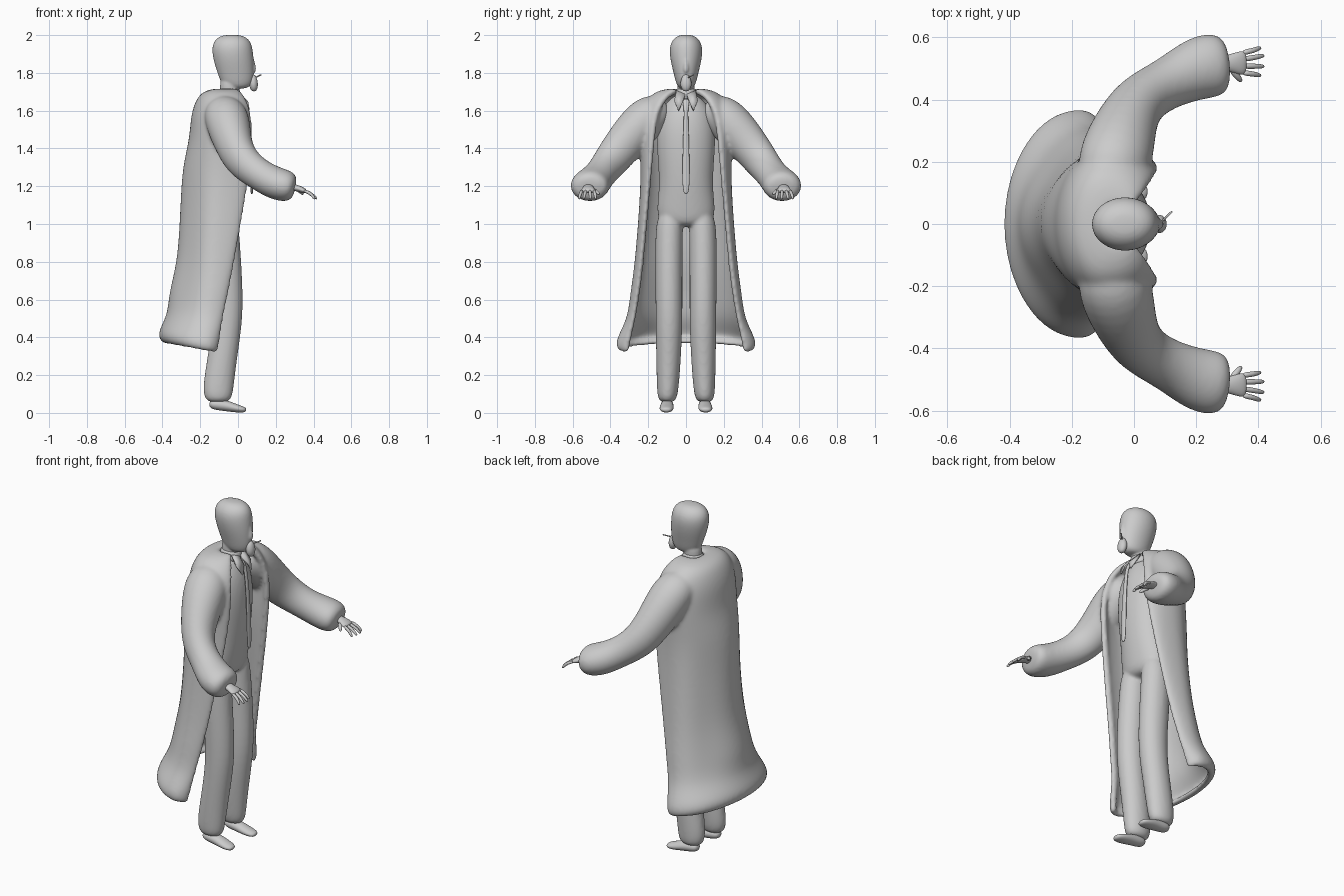
import bpy
import bmesh
from math import cos, sin, pi
from mathutils import Vector

starter = bpy.data.objects.get("Cube")
if starter:
    bpy.data.objects.remove(starter, do_unlink=True)

grey = bpy.data.materials.new("plain_grey")
grey.use_nodes = True
grey.diffuse_color = (0.6, 0.6, 0.6, 1)
grey.node_tree.nodes["Principled BSDF"].inputs["Base Color"].default_value = grey.diffuse_color

UP = Vector((0, 0, 1))


def finish(name, bm, thickness=0.0, levels=2):
    """Turn a bmesh into a smooth grey object."""
    bmesh.ops.recalc_face_normals(bm, faces=bm.faces)
    mesh = bpy.data.meshes.new(name)
    bm.to_mesh(mesh)
    bm.free()
    mesh.materials.append(grey)
    for polygon in mesh.polygons:
        polygon.use_smooth = True
    obj = bpy.data.objects.new(name, mesh)
    bpy.context.scene.collection.objects.link(obj)
    if thickness:
        solid = obj.modifiers.new("Thickness", 'SOLIDIFY')
        solid.thickness = thickness
        solid.offset = 0
    if levels:
        subsurf = obj.modifiers.new("Smooth", 'SUBSURF')
        subsurf.levels = subsurf.render_levels = levels
    return obj


def fuse(name, parts, voxel, rounds):
    """Merge overlapping parts into one softly blended skin."""
    bpy.ops.object.select_all(action='DESELECT')
    for part in parts:
        part.select_set(True)
    bpy.context.view_layer.objects.active = parts[0]
    bpy.ops.object.convert(target='MESH')
    bpy.ops.object.join()
    whole = bpy.context.view_layer.objects.active
    whole.name = name
    remesh = whole.modifiers.new("Fuse", 'REMESH')
    remesh.mode = 'VOXEL'
    remesh.voxel_size = voxel
    remesh.use_smooth_shade = True
    blend = whole.modifiers.new("Blend", 'SMOOTH')
    blend.iterations = rounds


def bridge(bm, rows, closed):
    """Join successive rows of vertices with quads."""
    for low, high in zip(rows, rows[1:]):
        count = len(low)
        for i in range(count if closed else count - 1):
            j = (i + 1) % count
            bm.faces.new((low[i], low[j], high[j], high[i]))


def loft(name, rings, upright=False, sides=16, levels=2):
    """Skin ellipses given as (x, y, z, half width, half depth)."""
    bm = bmesh.new()
    centres = [Vector(ring[:3]) for ring in rings]
    shrink = (2 + cos(2 * pi / sides)) / 3      # subdivision pulls rings inward
    rows = []
    for k, ring in enumerate(rings):
        if upright:
            across, deep = Vector((0, 1, 0)), Vector((1, 0, 0))
        else:
            along = centres[min(k + 1, len(rings) - 1)] - centres[max(k - 1, 0)]
            across = UP.cross(along).normalized()
            deep = along.normalized().cross(across)
        row = []
        for i in range(sides):
            angle = 2 * pi * i / sides
            offset = across * ring[3] * cos(angle) + deep * ring[4] * sin(angle)
            row.append(bm.verts.new(centres[k] + offset / shrink))
        rows.append(row)
    bridge(bm, rows, True)
    bm.faces.new(rows[0])
    bm.faces.new(rows[-1])
    return finish(name, bm, levels=levels)


def side_loft(name, side, rings, **options):
    """Loft a limb on the chosen side of the body."""
    return loft(name, [(x, y * side, z, a, b) for x, y, z, a, b in rings], **options)


# Head with neck and nose
head = loft("head", [(x, 0, z, a, b) for x, z, a, b in (
    (0, 1.715, .03, .04), (-.005, 1.735, .05, .08), (-.01, 1.79, .063, .095),
    (-.022, 1.86, .081, .106), (-.03, 1.92, .088, .108), (-.031, 1.96, .08, .1),
    (-.031, 1.988, .058, .077), (-.031, 2.002, .028, .038))], upright=True)
neck = loft("neck", [(-.045, 0, z, .045, .05) for z in (1.6, 1.66, 1.72, 1.78)], upright=True)
nose = loft("nose", [(.07, 0, 1.89, .01, .012), (.078, 0, 1.84, .013, .015),
                     (.082, 0, 1.815, .016, .017), (.076, 0, 1.795, .01, .01)],
            upright=True, sides=8)
fuse("head", [head, neck, nose], .006, 5)

# Goatee and cigarette
loft("goatee", [(.075, 0, 1.793, .01, .012), (.08, 0, 1.775, .024, .02),
                (.082, 0, 1.74, .032, .025), (.084, 0, 1.712, .022, .018),
                (.084, 0, 1.702, .008, .008)], upright=True)
loft("cigarette", [(.085, .004, 1.772, .003, .003), (.122, .04, 1.79, .003, .003)],
     sides=8, levels=0)

# Torso, shirt collar and tie
suit = [loft("torso", [(x, 0, z, a, b) for x, z, a, b in (
    (-.06, 1.69, .05, .05), (-.07, 1.65, .1, .08), (-.07, 1.58, .145, .11),
    (-.065, 1.48, .157, .12), (-.06, 1.35, .15, .113), (-.065, 1.2, .138, .103),
    (-.075, 1.08, .157, .093), (-.077, 1.01, .142, .084), (-.077, .985, .09, .05))],
    upright=True)]
loft("shirt_collar_band", [(-.045, 0, 1.65, .062, .065), (-.045, 0, 1.69, .056, .059),
                           (-.047, 0, 1.728, .05, .053)], upright=True)
loft("tie", [(x, 0, z, a, .007) for x, z, a in (
    (.025, 1.665, .018), (.04, 1.63, .017), (.05, 1.61, .01), (.062, 1.5, .014),
    (.07, 1.35, .018), (.073, 1.2, .02), (.073, 1.155, .01))], upright=True, sides=8)

# Long open coat: each row is a back arc followed by two front arcs
COAT = (  # height, back, middle, front, outer half width, opening half width
    (1.703, -.095, -.06, -.01, .05, .042), (1.698, -.13, -.08, -.005, .1, .056),
    (1.687, -.18, -.09, .01, .155, .075),
    (1.648, -.21, -.09, .038, .2, .115), (1.57, -.235, -.09, .06, .225, .152),
    (1.45, -.24, -.08, .068, .235, .165), (1.3, -.28, -.09, .055, .222, .18),
    (1.1, -.29, -.11, .025, .23, .2), (.85, -.302, -.13, -.02, .25, .222),
    (.72, -.328, -.14, -.045, .265, .235), (.62, -.352, -.15, -.065, .28, .248),
    (.51, -.36, -.17, -.095, .295, .27),
    (.43, -.408, -.18, -.11, .35, .292), (.39, -.405, -.18, -.12, .36, .3),
    (.375, -.36, -.18, -.125, .33, .302))
bm = bmesh.new()
rows = []
STEPS = 7
for z, back, middle, front, outer, opening in COAT:
    # The back corners hang flatter between the waist and the flared hem
    pinch = .11 * max(0, min(1, (1.4 - z) * 3, (z - .42) * 6))
    half = []
    for i in range(STEPS + 1):
        angle = i / STEPS * pi / 2
        pull = 1 - pinch * sin(2 * angle) ** 2
        half.append((middle - (middle - back) * cos(angle) * pull, outer * sin(angle) * pull))
    for i in range(1, STEPS):
        angle = i / (STEPS - 1) * pi / 2
        half.append((middle + (front - middle) * sin(angle),
                     opening + (outer - opening) * cos(angle)))
    outline = [(x, -y) for x, y in reversed(half[1:])] + half
    droop = .05 * max(0, min(1, (.6 - z) * 5))      # front corners hang lower
    rows.append([bm.verts.new((x, y, z - droop * (x - back) / (front - back)))
                 for x, y in outline])
bridge(bm, rows, False)
coat = [finish("coat", bm, thickness=.034)]

for label, side in (("left", 1), ("right", -1)):
    # Sleeve
    coat.append(side_loft(label + "_sleeve", side, (
        (-.1, .1, 1.625, .07, .065), (-.065, .19, 1.588, .125, .115),
        (-.035, .3, 1.458, .106, .112), (.01, .4, 1.335, .086, .098),
        (.11, .453, 1.262, .08, .082), (.19, .495, 1.218, .099, .087),
        (.255, .513, 1.2, .106, .085), (.29, .518, 1.193, .088, .07),
        (.302, .519, 1.19, .05, .04))))

    # Hand with four fingers and a thumb
    side_loft(label + "_palm", side, (
        (.27, .515, 1.197, .025, .02), (.31, .518, 1.192, .027, .017),
        (.345, .518, 1.178, .04, .015), (.362, .518, 1.17, .034, .01)), sides=12)
    for number, tip in enumerate((.566, .541, .507, .478)):
        base = .55 - number * .021
        reach = .418 - .01 * (number in (0, 3))
        side_loft(f"{label}_finger_{number + 1}", side, (
            (.345, base, 1.178, .009, .009), (.385, (base + tip) / 2, 1.163, .0085, .0085),
            (reach - .006, tip, 1.138, .007, .007), (reach, tip, 1.132, .004, .004)),
            sides=8, levels=1)
    side_loft(label + "_thumb", side, (
        (.31, .505, 1.186, .012, .012), (.332, .475, 1.172, .011, .01),
        (.347, .456, 1.155, .006, .006)), sides=8, levels=1)

    # Trouser leg
    suit.append(side_loft(label + "_trouser_leg", side, (
        (-.075, .08, 1.09, .04, .05), (-.076, .084, 1.03, .068, .075),
        (-.078, .09, .95, .073, .085),
        (-.06, .091, .7, .071, .084), (-.052, .089, .5, .071, .079),
        (-.082, .092, .3, .066, .078), (-.105, .096, .14, .058, .082),
        (-.105, .099, .075, .051, .073), (-.105, .099, .055, .03, .045)), upright=True))

    # Shoe
    side_loft(label + "_shoe", side, (
        (-.152, .1, .05, .015, .012), (-.135, .1, .046, .032, .028),
        (-.07, .1, .04, .034, .03), (-.01, .103, .024, .038, .022),
        (.03, .105, .017, .032, .016), (.044, .105, .015, .014, .008)))

    # Folded point of the shirt collar
    bm = bmesh.new()
    corners = ((.012, .004, 1.685), (-.005, .05, 1.705), (.035, .062, 1.65),
               (.058, .04, 1.6), (.05, .018, 1.645))
    bm.faces.new([bm.verts.new((x, y * side, z)) for x, y, z in corners])
    finish(label + "_collar_point", bm, thickness=.01, levels=0)

# Blend the sleeves into the coat and the legs into the torso
fuse("coat", coat, .009, 14)
fuse("suit", suit, .009, 8)
